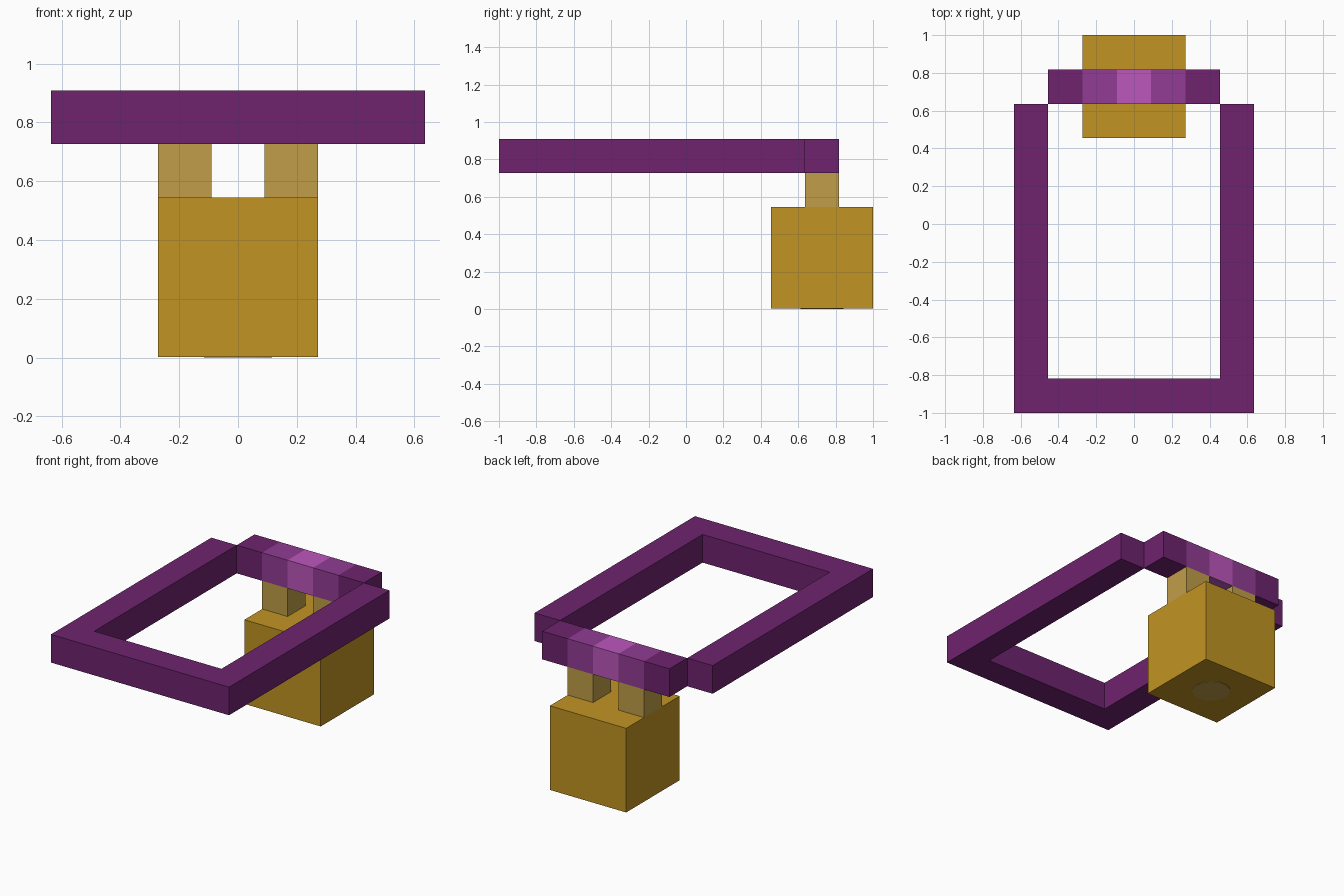
import bpy, bmesh
from mathutils import Vector

if "Cube" in bpy.data.objects:
    bpy.data.objects.remove(bpy.data.objects["Cube"])

U = 2 / 11  # one block


def material(name, rgb):
    def lin(c):
        c /= 255
        return c / 12.92 if c <= 0.04045 else ((c + 0.055) / 1.055) ** 2.4
    m = bpy.data.materials.new(name)
    m.diffuse_color = (*[lin(c) for c in rgb], 1)
    m.use_nodes = True
    m.node_tree.nodes["Principled BSDF"].inputs["Base Color"].default_value = m.diffuse_color
    return m


gold = material("gold", (193, 148, 35))
tan = material("tan", (192, 158, 72))
purple = material("purple", (110, 35, 111))
mid_purple = material("mid purple", (146, 60, 148))
pink = material("pink", (188, 87, 188))


def finish(name, bm, *mats):
    bmesh.ops.recalc_face_normals(bm, faces=bm.faces[:])
    mesh = bpy.data.meshes.new(name)
    bm.to_mesh(mesh)
    bm.free()
    for m in mats:
        mesh.materials.append(m)
    obj = bpy.data.objects.new(name, mesh)
    bpy.context.collection.objects.link(obj)
    return obj


def box_mesh(lo, hi):
    lo, hi = Vector(lo), Vector(hi)
    bm = bmesh.new()
    bmesh.ops.create_cube(bm, size=1)
    for v in bm.verts:
        v.co = (lo + hi) / 2 + v.co * (hi - lo)
    return bm


# Base block, with a pale round patch under it
cy = 4 * U
finish("base_block", box_mesh((-1.5 * U, cy - 1.5 * U, 0.002),
                              (1.5 * U, cy + 1.5 * U, 3 * U)), gold)
bm = bmesh.new()
bmesh.ops.create_cone(bm, cap_ends=True, segments=24, radius1=0.115,
                      radius2=0.115, depth=0.004)
bmesh.ops.translate(bm, verts=bm.verts[:], vec=(0, cy, 0.002))
finish("bottom_patch", bm, tan)

# Two posts joining the block to the frame
for side, x in (("left", -U), ("right", U)):
    finish(side + "_post", box_mesh((x - U / 2, cy - U / 2, 3 * U),
                                    (x + U / 2, cy + U / 2, 4 * U)), tan)

# U-shaped frame, open at the back
right = [(3.5, -5.5), (3.5, 3.5), (2.5, 3.5), (2.5, -4.5)]
outline = right + [(-x, y) for x, y in reversed(right)]
bm = bmesh.new()
face = bm.faces.new([bm.verts.new((x * U, y * U, 4 * U)) for x, y in outline])
up = bmesh.ops.extrude_face_region(bm, geom=[face], use_keep_orig=True)
bmesh.ops.translate(bm, vec=(0, 0, U),
                    verts=[g for g in up["geom"] if isinstance(g, bmesh.types.BMVert)])
finish("u_frame", bm, purple)

# Back bar, banded lighter toward its middle
bm = box_mesh((-2.5 * U, cy - U / 2, 4 * U), (2.5 * U, cy + U / 2, 5 * U))
for cut in (-1.5, -0.5, 0.5, 1.5):
    bmesh.ops.bisect_plane(bm, geom=bm.verts[:] + bm.edges[:] + bm.faces[:],
                           plane_co=(cut * U, 0, 0), plane_no=(1, 0, 0))
for f in bm.faces:
    dist = abs(f.calc_center_median().x) / U
    f.material_index = 0 if dist > 1.5 else 1 if dist > 0.5 else 2
finish("back_bar", bm, purple, mid_purple, pink)
